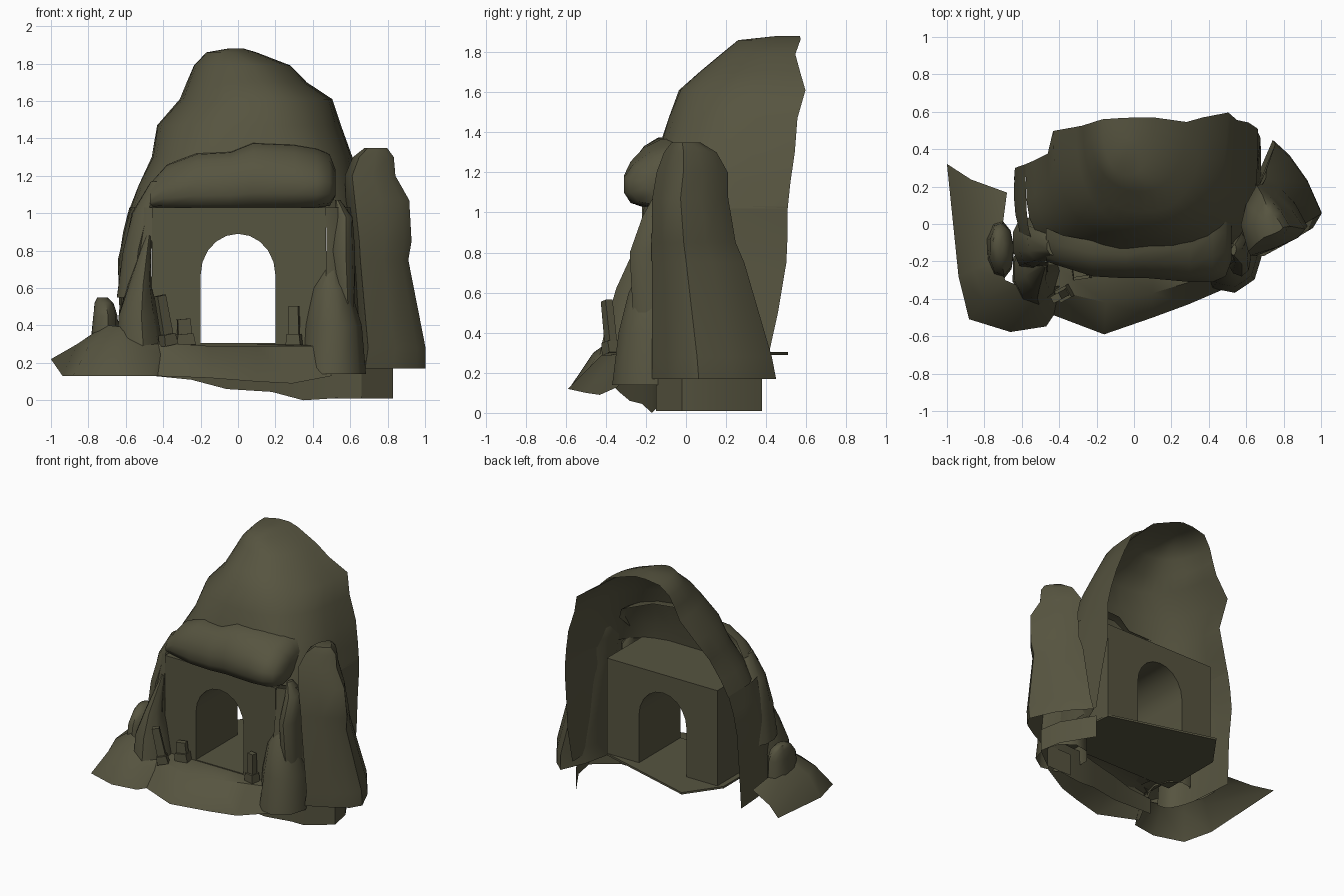
import bpy, bmesh, math
from mathutils import Vector, noise

rock = bpy.data.materials.new("olive stone")
rock.diffuse_color = (0.094, 0.089, 0.051, 1)


def finish(name, bm, angle=50):
    bmesh.ops.recalc_face_normals(bm, faces=bm.faces)
    me = bpy.data.meshes.new(name)
    bm.to_mesh(me)
    bm.free()
    ob = bpy.data.objects.new(name, me)
    bpy.context.collection.objects.link(ob)
    me.materials.append(rock)
    bpy.ops.object.select_all(action='DESELECT')
    ob.select_set(True)
    bpy.context.view_layer.objects.active = ob
    bpy.ops.object.shade_smooth_by_angle(angle=math.radians(angle))
    return ob


def loft(name, rows, closed=False, cap_start=False, cap_end=False, rough=0.0, angle=50):
    """Skin neighbouring rows of points with quads."""
    bm = bmesh.new()
    vr = []
    for row in rows:
        vs = []
        for p in row:
            p = Vector(p)
            d = noise.noise_vector(p * 5) * rough
            vs.append(bm.verts.new(p + Vector((d.x, d.y, 0))))
        vr.append(vs)
    n = len(vr[0])
    for a, b in zip(vr, vr[1:]):
        for i in range(n if closed else n - 1):
            j = (i + 1) % n
            bm.faces.new((a[i], a[j], b[j], b[i]))
    if cap_start:
        bm.faces.new(vr[0])
    if cap_end:
        bm.faces.new(vr[-1])
    return finish(name, bm, angle)


ROUND = [(math.cos(k * math.tau / 9), math.sin(k * math.tau / 9)) for k in range(9)]


def standing_rock(name, rings, plan=ROUND, rough=0.02):
    """Upright rock from rings of (z, centre x, centre y, radius x, radius y)."""
    rows = [[(cx + rx * u, cy + ry * v, z) for u, v in plan] for z, cx, cy, rx, ry in rings]
    return loft(name, rows, closed=True, cap_end=True, rough=rough)


# Upper cliff shell, open at the back: z, left, right, front, back left, back right
levels = [
    (1.02, -0.58, 0.66, -0.20, 0.32, 0.51),
    (1.15, -0.53, 0.64, -0.18, 0.34, 0.52),
    (1.30, -0.46, 0.61, -0.14, 0.37, 0.54),
    (1.47, -0.43, 0.55, -0.09, 0.50, 0.56),
    (1.61, -0.31, 0.50, -0.03, 0.52, 0.59),
    (1.70, -0.27, 0.37, 0.06, 0.53, 0.57),
    (1.79, -0.23, 0.28, 0.17, 0.54, 0.55),
    (1.86, -0.17, 0.10, 0.26, 0.56, 0.57),
    (1.88, -0.06, 0.03, 0.45, 0.57, 0.57),
]
rows = []
for z, xl, xr, yf, bl, br in levels:
    power = 0.55 + 0.3 * min(1, (z - 1.02) / 0.6)   # boxier near the gate
    row = []
    for k in range(19):
        t = math.pi * k / 18
        c, s = math.cos(t), max(0, math.sin(t))
        u = -math.copysign(abs(c) ** power, c)
        yb = bl + (br - bl) * (u + 1) / 2
        row.append(((xl + xr) / 2 + (xr - xl) / 2 * u, yb + (yf - yb) * s ** power, z))
    rows.append(row)
loft("cliff_shell", rows, cap_end=True, rough=0.012)

# Lower cliff walls running from the gate corners to the back edges
for side, edge, wall in (
    ("left", -0.46, [(0.17, -0.64, 0.25), (0.5, -0.63, 0.27), (0.75, -0.64, 0.3), (0.9, -0.61, 0.31), (1.03, -0.58, 0.32)]),
    ("right", 0.47, [(0.23, 0.68, 0.40), (0.5, 0.67, 0.46), (0.75, 0.66, 0.5), (0.9, 0.66, 0.51), (1.03, 0.66, 0.51)]),
):
    rows = []
    for z, xo, yb in wall:
        yf = -0.21 - 0.1 * (1.03 - z)
        rows.append([(edge + (xo - edge) * max(0, math.cos(a)) ** 0.7, yb + (yf - yb) * math.sin(a) ** 0.8, z)
                     for a in [math.pi / 2 * k / 8 for k in range(9)]])
    loft(side + "_cliff_wall", rows, rough=0.012)

# Gate block with an arched tunnel
outline = [(0.2, 0.29), (0.47, 0.29), (0.47, 1.03), (-0.46, 1.03), (-0.46, 0.29), (-0.2, 0.29)]
outline += [(-0.2 * math.cos(math.pi * k / 10), 0.67 + 0.22 * math.sin(math.pi * k / 10)) for k in range(11)]
bm = bmesh.new()
face = bm.faces.new([bm.verts.new((x, -0.22, z)) for x, z in outline])
ext = bmesh.ops.extrude_face_region(bm, geom=[face], use_keep_orig=True)
for v in ext["geom"]:
    if isinstance(v, bmesh.types.BMVert):
        v.co.y = 0.28
finish("arched_gate", bm, 30)

# Rock overhang bulging out of the cliff above the gate: x, bottom, top, front, back
profile = [(0.35, 0), (0.12, 0.05), (0, 0.22), (0, 0.45), (0.12, 0.66), (0.35, 0.86), (0.65, 0.98), (1, 1)]
rows = []
for x, lo, hi, yf, yb in [(-0.47, 1.03, 1.16, -0.20, -0.02), (-0.38, 1.03, 1.26, -0.23, -0.06),
                          (-0.22, 1.03, 1.32, -0.28, -0.09), (-0.04, 1.03, 1.33, -0.29, -0.10),
                          (0.08, 1.03, 1.38, -0.29, -0.06), (0.30, 1.03, 1.37, -0.31, -0.03),
                          (0.42, 1.03, 1.35, -0.31, 0.08), (0.49, 1.04, 1.32, -0.28, 0.08),
                          (0.52, 1.09, 1.24, -0.20, 0.06)]:
    rows.append([(x, yf + (yb - yf) * u, lo + (hi - lo) * v) for u, v in profile])
loft("overhang", rows, cap_end=True)

# Big pillar on the right
standing_rock("right_pillar", [
    (0.17, 0.81, 0.14, 0.19, 0.31), (0.28, 0.82, 0.13, 0.18, 0.30), (0.75, 0.76, 0.06, 0.15, 0.23),
    (0.85, 0.765, 0.04, 0.165, 0.21), (1.07, 0.745, 0.02, 0.17, 0.19), (1.20, 0.705, 0.03, 0.135, 0.18),
    (1.30, 0.725, 0.02, 0.11, 0.13), (1.35, 0.74, 0.0, 0.06, 0.07)],
    plan=[(-0.7, -1), (0.1, -0.75), (0.75, -0.5), (1, -0.25), (0.6, 0.3), (0.1, 0.75), (-0.35, 1), (-0.8, 0.4), (-1, -0.2)],
    rough=0.005)

# Smaller rocks flanking the gate
standing_rock("right_foot_rock", [(0.14, 0.51, -0.17, 0.17, 0.20), (0.40, 0.51, -0.16, 0.155, 0.18),
                                  (0.60, 0.50, -0.17, 0.10, 0.12), (0.73, 0.50, -0.18, 0.03, 0.04)], rough=0.01)
standing_rock("right_spire", [(0.50, 0.57, -0.15, 0.06, 0.12), (0.80, 0.56, -0.17, 0.07, 0.11),
                              (0.98, 0.57, -0.14, 0.05, 0.09), (1.07, 0.54, -0.14, 0.015, 0.03)])
standing_rock("left_front_spire", [(0.28, -0.53, -0.25, 0.13, 0.17), (0.45, -0.54, -0.25, 0.11, 0.15),
                                   (0.62, -0.53, -0.24, 0.06, 0.11), (0.88, -0.475, -0.20, 0.015, 0.03)])
standing_rock("left_tall_spire", [(0.55, -0.57, -0.10, 0.08, 0.14), (0.80, -0.54, -0.11, 0.08, 0.12),
                                  (1.0, -0.50, -0.11, 0.08, 0.10), (1.17, -0.43, -0.12, 0.03, 0.05)])
standing_rock("left_small_rock", [(0.30, -0.715, -0.14, 0.075, 0.16), (0.45, -0.71, -0.13, 0.07, 0.14),
                                  (0.52, -0.72, -0.11, 0.055, 0.10), (0.55, -0.73, -0.10, 0.03, 0.05)], rough=0.01)

# Sloping ground lobe on the left
loft("left_ground", [
    [(-1, 0.32, 0.22), (-0.94, -0.28, 0.13), (-0.88, -0.51, 0.13), (-0.66, -0.58, 0.13), (-0.47, -0.55, 0.13), (-0.41, -0.46, 0.13)],
    [(-0.87, 0.24, 0.25), (-0.86, -0.24, 0.30), (-0.80, -0.41, 0.29), (-0.64, -0.46, 0.30), (-0.49, -0.45, 0.27), (-0.41, -0.40, 0.25)],
    [(-0.68, 0.17, 0.29), (-0.73, -0.20, 0.39), (-0.69, -0.30, 0.40), (-0.60, -0.34, 0.39), (-0.50, -0.34, 0.35), (-0.40, -0.33, 0.31)]],
    rough=0.005)

# Front ledge: inner edge, rim, flared foot; then the upright skirt beneath it
loft("front_ledge", [
    [(-0.45, -0.20, 0.30), (-0.15, -0.20, 0.30), (0.10, -0.20, 0.30), (0.30, -0.20, 0.30), (0.47, -0.18, 0.30)],
    [(-0.45, -0.35, 0.31), (-0.15, -0.42, 0.29), (0.10, -0.37, 0.29), (0.30, -0.31, 0.29), (0.47, -0.26, 0.29)],
    [(-0.45, -0.48, 0.13), (-0.16, -0.59, 0.12), (0.10, -0.50, 0.10), (0.29, -0.43, 0.09), (0.50, -0.34, 0.13)]])
skirt = [(-0.45, -0.36, 0.13), (-0.25, -0.34, 0.11), (-0.06, -0.28, 0.06), (0.18, -0.22, 0.045), (0.35, -0.17, 0.0), (0.66, -0.15, 0.02)]
loft("ledge_skirt", [[(x, y, 0.25) for x, y, z in skirt], skirt])

# Floor slab, pointed at the rear, and the open lower right footing
plan = [(-0.5, -0.22), (0.52, -0.22), (0.47, 0.28), (-0.32, 0.51), (-0.5, 0.26)]
loft("floor", [[(x, y, z) for x, y in plan] for z in (0.29, 0.305)], True, True, True, angle=30)
plan = [(0.45, -0.15), (0.66, -0.15), (0.83, -0.02), (0.80, 0.15), (0.66, 0.38)]
loft("right_footing", [[(x, y, z) for x, y in plan] for z in (0.01, 0.18)], angle=30)

# Small stone markers, each a slab on a wider foot: x, y, width, height, lean, turn
for i, (x, y, w, h, lean, turn) in enumerate([(-0.37, -0.37, 0.06, 0.27, -0.2, 0.5),
                                              (-0.28, -0.26, 0.08, 0.14, -0.08, 0.15),
                                              (0.30, -0.26, 0.06, 0.21, 0.0, -0.2)]):
    bm = bmesh.new()
    for sx, sy, height in ((w + 0.02, 0.07, 0.06), (w, 0.04, h)):
        for v in bmesh.ops.create_cube(bm, size=1)["verts"]:
            taper = 0.85 if v.co.z > 0 else 1
            v.co = Vector((v.co.x * sx * taper, v.co.y * sy, (v.co.z + 0.5) * height))
    ob = finish("stone_marker_%d" % (i + 1), bm, 30)
    ob.location = (x, y, 0.295)
    ob.rotation_euler = (0, lean, turn)
